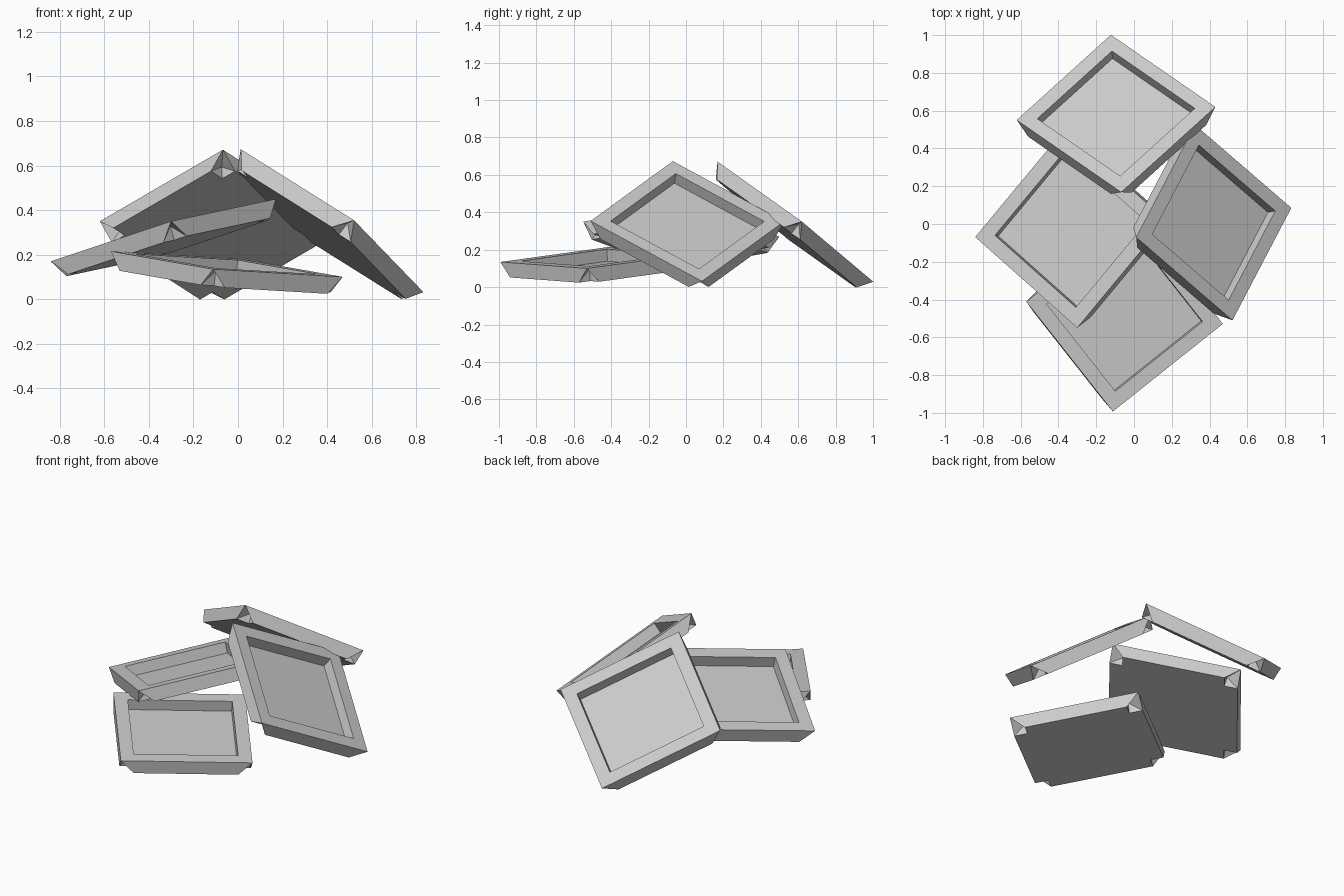
import bpy, bmesh
from mathutils import Vector, Matrix

if "Cube" in bpy.data.objects:
    bpy.data.objects.remove(bpy.data.objects["Cube"])

H = 0.3725        # half side of a tray
I = H - 0.077     # half side of the recess
T = 0.08          # tray thickness
D = 0.065         # recess depth


def tray_mesh():
    """Square tray: flat rim, recess, trapezoid side walls, notched lower corners."""
    bm = bmesh.new()
    profile = {"C": (H, H, 0), "I": (I, I, 0), "F": (I, I, -D),
               "P": (H, I, -T), "R": (I, H, -T), "Q": (I, I, -T), "V": (I, I, D - T)}
    corners = []
    for k in range(4):
        rot = Matrix.Rotation(k * 1.57079633, 3, 'Z')
        corners.append({n: bm.verts.new(rot @ Vector(p)) for n, p in profile.items()})
    for k in range(4):
        a, b = corners[k], corners[(k + 1) % 4]
        # rim, recess wall, outer wall, lower flange
        bm.faces.new((a["C"], b["C"], b["I"], a["I"]))
        bm.faces.new((a["I"], b["I"], b["F"], a["F"]))
        bm.faces.new((b["C"], a["C"], a["R"], b["P"]))
        bm.faces.new((b["P"], a["R"], a["Q"], b["Q"]))
        # corner notch
        for tri in ("CVP", "CRV", "PVQ", "RQV"):
            bm.faces.new([a[n] for n in tri])
    # recess floor and underside
    bm.faces.new([c["F"] for c in corners])
    bm.faces.new([c["Q"] for c in reversed(corners)])
    bmesh.ops.recalc_face_normals(bm, faces=bm.faces)
    mesh = bpy.data.meshes.new("tray")
    bm.to_mesh(mesh)
    bm.free()
    return mesh


def place(name, mesh, a, b, d):
    """Place a tray by its rim corner a and the two neighbouring corners b and d."""
    a, b, d = Vector(a), Vector(b), Vector(d)
    x = (b - a).normalized()
    z = x.cross(d - a).normalized()
    if z.z < 0:
        z = -z
    y = z.cross(x)
    ob = bpy.data.objects.new(name, mesh)
    m = Matrix((x, y, z)).transposed().to_4x4()
    m.translation = (b + d) / 2
    ob.matrix_world = m
    bpy.context.collection.objects.link(ob)


mesh = tray_mesh()
place("back_tray", mesh, (-0.12, 1.0, 0.03), (0.43, 0.62, 0.35), (-0.62, 0.55, 0.35))
place("front_tray", mesh, (-0.12, -1.0, 0.135), (0.47, -0.53, 0.10), (-0.57, -0.41, 0.215))
place("left_tray", mesh, (-0.84, -0.07, 0.17), (-0.30, -0.55, 0.35), (-0.37, 0.50, 0.27))
place("right_tray", mesh, (0.01, -0.07, 0.675), (0.52, -0.51, 0.355), (0.325, 0.525, 0.35))
